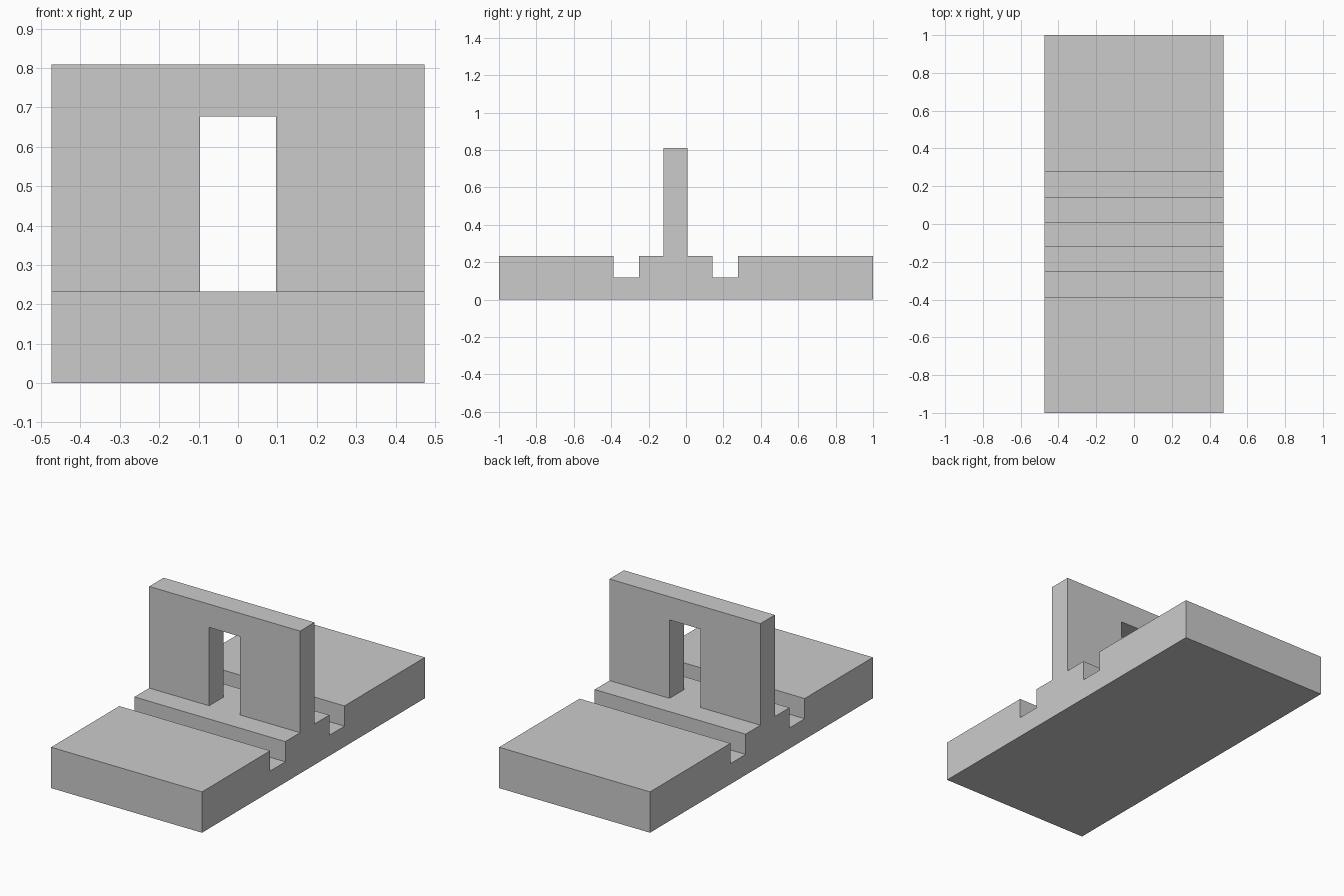
import bpy, bmesh
from mathutils import Vector

if "Cube" in bpy.data.objects:
    bpy.data.objects.remove(bpy.data.objects["Cube"])

HALF_W = 0.474
BASE, GROOVE, TOP = 0.232, 0.117, 0.809
WALL_Y = (-0.12, 0.009)
DOOR_HALF_W, DOOR_TOP = 0.097, 0.677


def extrude_x(name, profile, half):
    """Extrude a (y, z) outline along x, centred on x = 0."""
    bm = bmesh.new()
    face = bm.faces.new([bm.verts.new((-half, y, z)) for y, z in profile])
    out = bmesh.ops.extrude_face_region(bm, geom=[face])
    verts = [g for g in out["geom"] if isinstance(g, bmesh.types.BMVert)]
    bmesh.ops.translate(bm, verts=verts, vec=Vector((2 * half, 0, 0)))
    bmesh.ops.recalc_face_normals(bm, faces=bm.faces)
    mesh = bpy.data.meshes.new(name)
    bm.to_mesh(mesh)
    bm.free()
    obj = bpy.data.objects.new(name, mesh)
    bpy.context.collection.objects.link(obj)
    return obj


# side outline: slab with two grooves and an upright wall between them
def step(y0, y1, z):
    return [(y0, BASE), (y0, z), (y1, z), (y1, BASE)]


outline = [(1, 0), (-1, 0), (-1, BASE)]
outline += step(-0.388, -0.252, GROOVE)
outline += step(*WALL_Y, TOP)
outline += step(0.142, 0.278, GROOVE)
outline += [(1, BASE)]
body = extrude_x("grooved_base_with_wall", outline, HALF_W)

# doorway through the wall, level with the slab top
y0, y1 = WALL_Y[0] - 0.05, WALL_Y[1] + 0.05
cutter = extrude_x("doorway_cutter",
                   [(y0, BASE), (y1, BASE), (y1, DOOR_TOP), (y0, DOOR_TOP)],
                   DOOR_HALF_W)
cutter.hide_render = True
cutter.display_type = 'WIRE'
cut = body.modifiers.new("doorway", 'BOOLEAN')
cut.operation = 'DIFFERENCE'
cut.solver = 'EXACT'
cut.object = cutter
